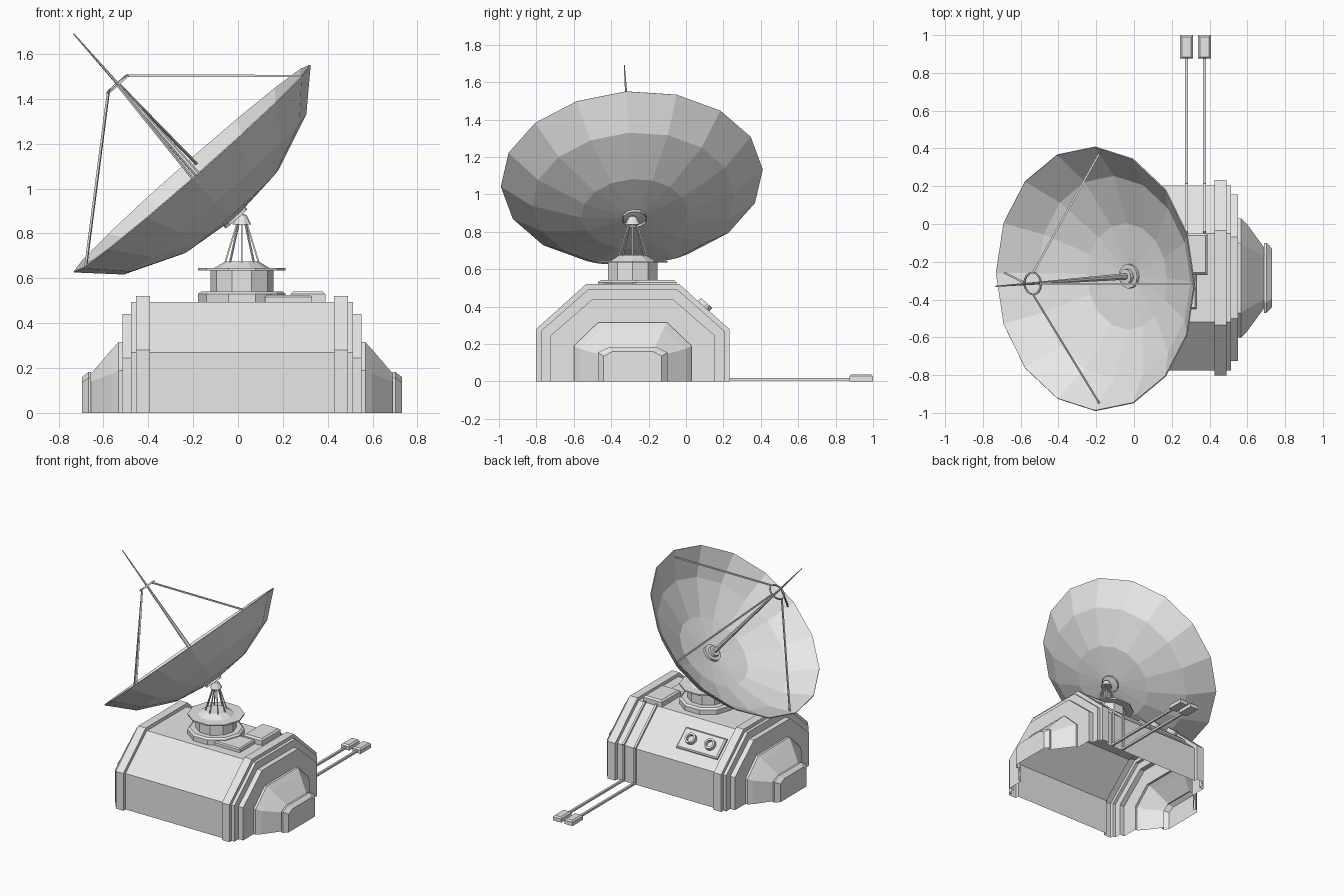
import bpy, bmesh, math
from mathutils import Vector, Matrix

if "Cube" in bpy.data.objects:
    bpy.data.objects.remove(bpy.data.objects["Cube"], do_unlink=True)

grey = bpy.data.materials.new("light_grey")
grey.use_nodes = True
grey.diffuse_color = (0.8, 0.8, 0.8, 1)
grey.node_tree.nodes["Principled BSDF"].inputs["Base Color"].default_value = grey.diffuse_color

CX, CY = 0.0175, -0.285      # centre of the building


def finish(name, bm, matrix=None):
    bmesh.ops.recalc_face_normals(bm, faces=bm.faces)
    mesh = bpy.data.meshes.new(name)
    bm.to_mesh(mesh)
    bm.free()
    mesh.materials.append(grey)
    obj = bpy.data.objects.new(name, mesh)
    bpy.context.collection.objects.link(obj)
    if matrix:
        obj.matrix_world = matrix
    return obj


def lathe(name, profile, sides, matrix, turn=0.0):
    """Spin (radius, height) points about local z; radius 0 closes to a point."""
    bm = bmesh.new()
    rings = []
    for r, h in profile:
        count = sides if r else 1
        angles = [turn + math.tau * i / sides for i in range(count)]
        rings.append([bm.verts.new((r * math.cos(a), r * math.sin(a), h)) for a in angles])
    for a, b in zip(rings, rings[1:]):
        for i in range(sides):
            j = (i + 1) % sides
            corners = [a[i % len(a)], a[j % len(a)], b[j % len(b)], b[i % len(b)]]
            bm.faces.new(list(dict.fromkeys(corners)))
    return finish(name, bm, matrix)


def box(name, lo, hi, bevel=0.0, matrix=None):
    bm = bmesh.new()
    lo, hi = Vector(lo), Vector(hi)
    bmesh.ops.create_cube(bm, size=1)
    for v in bm.verts:
        v.co = (lo + hi) / 2 + v.co * (hi - lo)
    if bevel:
        top = [e for e in bm.edges if all(v.co.z > hi.z - 0.0001 for v in e.verts)]
        bmesh.ops.bevel(bm, geom=top, offset=bevel, segments=1, affect='EDGES')
    return finish(name, bm, matrix)


def rod(name, points, r1, r2=None, sides=4):
    """Straight bars joined end to end through the points."""
    bm = bmesh.new()
    for a, b in zip(points, points[1:]):
        a, b = Vector(a), Vector(b)
        turn = (b - a).to_track_quat('Z', 'Y').to_matrix().to_4x4()
        twist = Matrix.Rotation(math.pi / sides, 4, 'Z')
        bmesh.ops.create_cone(bm, cap_ends=True, segments=sides, radius1=r1,
                              radius2=r1 if r2 is None else r2, depth=(b - a).length,
                              matrix=Matrix.Translation((a + b) / 2) @ turn @ twist)
    return finish(name, bm)


# Building shell, open underneath: (half width, wall height, half roof, roof height)
MAIN = (0.49, 0.27, 0.235, 0.495)
RIB = (0.517, 0.28, 0.25, 0.52)
STEP = (0.44, 0.245, 0.215, 0.44)
PORCH = (0.315, 0.19, 0.185, 0.315)
PORCH_IN = (0.285, 0.175, 0.165, 0.283)
NOSE = (0.16, 0.14, 0.115, 0.175)
CAP = (0.185, 0.155, 0.13, 0.182)
TIP = (0.155, 0.135, 0.11, 0.16)
half = [(0.41, MAIN), (0.41, RIB), (0.4725, RIB), (0.4725, MAIN), (0.495, MAIN),
        (0.495, STEP), (0.533, STEP), (0.533, PORCH), (0.55, PORCH), (0.58, PORCH_IN),
        (0.672, NOSE), (0.672, CAP), (0.685, CAP), (0.7125, TIP)]
stations = [(-x, p) for x, p in reversed(half)] + half
bm = bmesh.new()
rows = []
for x, (w, wall, t, h) in stations:
    outline = [(-w, 0), (-w, wall), (-t, h), (t, h), (w, wall), (w, 0)]
    rows.append([bm.verts.new((CX + x, CY + y, z)) for y, z in outline])
for a, b in zip(rows, rows[1:]):
    for i in range(len(a) - 1):
        bm.faces.new((a[i], a[i + 1], b[i + 1], b[i]))
bm.faces.new(rows[0])
bm.faces.new(rows[-1])
finish("building", bm)

# Rotating pedestal on the roof
base = Matrix.Translation((CX, CY, 0))
lathe("pedestal_foot", [(0, 0.49), (0.195, 0.49), (0.195, 0.53), (0.18, 0.542), (0, 0.542)], 10, base)
lathe("pedestal_drum", [(0.14, 0.54), (0.14, 0.636)], 10, base)
lathe("pedestal_flange", [(0, 0.635), (0.195, 0.635), (0.195, 0.645), (0, 0.645)], 10, base)
lathe("pedestal_collar", [(0.125, 0.645), (0.075, 0.675), (0, 0.675)], 10, base)
lathe("pivot_cap", [(0, 0.84), (0.042, 0.84), (0.02, 0.882), (0, 0.888)], 10, base)
for i in range(8):
    d = Vector((math.cos(math.tau * i / 8), math.sin(math.tau * i / 8), 0))
    c = Vector((CX, CY, 0))
    rod(f"pivot_leg_{i + 1}", [c + d * 0.075 + Vector((0, 0, 0.67)),
                               c + d * 0.02 + Vector((0, 0, 0.85))], 0.005)

# Dish frame: local z is the dish axis, local x points to the top of the rim
u = Vector((0.525, -0.03, 0.46)).normalized()
w = Vector((-0.659, -0.05, 0.751))
w = (w - u * w.dot(u)).normalized()
v = w.cross(u)
frame = Matrix((u, v, w)).transposed().to_4x4()
frame.translation = (-0.205, -0.29, 1.09)

dish = lathe("dish", [(0, -0.29), (0.283, -0.257), (0.54, -0.153), (0.70, 0)], 16, frame)
shell = dish.modifiers.new("thickness", 'SOLIDIFY')
shell.thickness = 0.006
shell.offset = 0

# Feed: base hub, tapered mast, ring and four stays
lathe("feed_hub", [(0.065, -0.30), (0.065, -0.262), (0.04, -0.262), (0.04, -0.24), (0, -0.24)], 12, frame)
rod("feed_mast", [frame @ Vector((0, 0, -0.28)), frame @ Vector((0, 0, 0.80))], 0.019, 0.003, 8)
lathe("feed_ring", [(0.054, 0.497), (0.062, 0.497), (0.062, 0.507), (0.054, 0.507), (0.054, 0.497)],
      16, frame)
for i in range(4):
    d = Vector((math.cos(math.pi * i / 2), math.sin(math.pi * i / 2), 0))
    rod(f"feed_stay_{i + 1}", [frame @ (d * 0.058 + Vector((0, 0, 0.50))),
                               frame @ (d * 0.66 + Vector((0, 0, -0.03)))], 0.007)

# Roof boxes
box("roof_plate", (0.12, -0.45, 0.49), (0.33, -0.27, 0.525), 0.008)
box("roof_box", (0.235, -0.27, 0.49), (0.39, -0.05, 0.542), 0.012)

# Cables running down the back wall to ground connectors
for i, x in enumerate((0.278, 0.373)):
    path = [(0.89, 0.012), (0.21, 0.012), (0.21, 0.275), (-0.045, 0.5), (-0.08, 0.505)]
    rod(f"cable_{i + 1}", [(x, y, z) for y, z in path], 0.011)
    box(f"connector_{i + 1}", (x - 0.034, 0.875, 0), (x + 0.034, 1.0, 0.038), 0.01)

# Socket panel on the back slope
slope = math.atan2(0.225, 0.255)
panel = Matrix.Translation((-0.19, CY + 0.3625, 0.3825)) @ Matrix.Rotation(-slope, 4, 'X')
box("socket_panel", (-0.17, -0.08, -0.005), (0.17, 0.08, 0.02), 0.01, panel)
for i, x in enumerate((-0.08, 0.08)):
    lathe(f"socket_{i + 1}", [(0.04, 0.015), (0.04, 0.05), (0.026, 0.05), (0.026, 0.025), (0, 0.025)],
          12, panel @ Matrix.Translation((x, 0, 0)))
